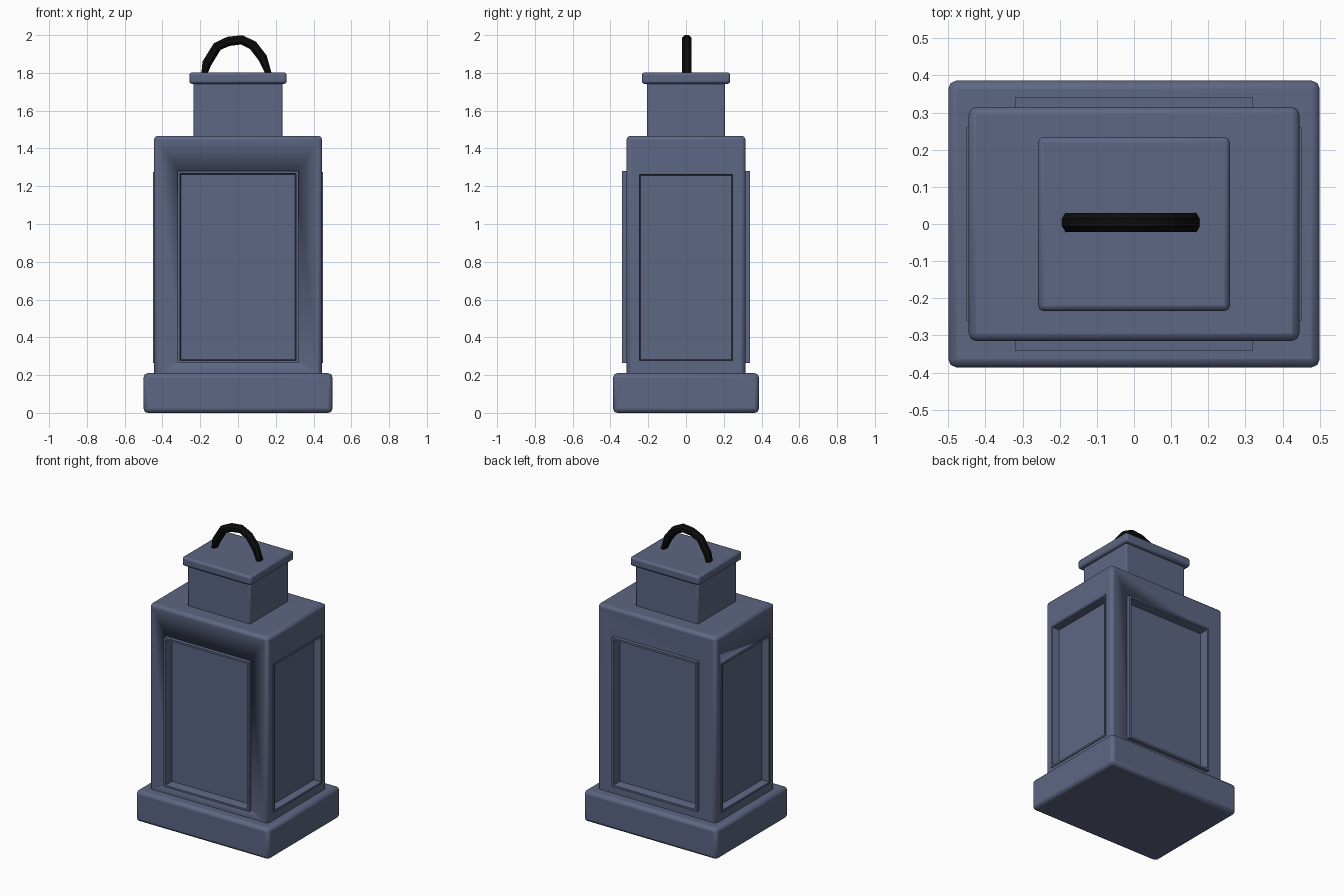
import bpy, bmesh, math
from mathutils import Vector, Matrix

cube = bpy.data.objects.get("Cube")
if cube:
    bpy.data.objects.remove(cube, do_unlink=True)


def make_material(name, color):
    mat = bpy.data.materials.new(name)
    mat.use_nodes = True
    mat.diffuse_color = color
    bsdf = next(n for n in mat.node_tree.nodes if n.type == 'BSDF_PRINCIPLED')
    bsdf.inputs["Base Color"].default_value = color
    return mat


slate = make_material("slate blue metal", (0.11, 0.135, 0.23, 1))
black = make_material("black handle", (0.004, 0.004, 0.004, 1))


def finish(name, bm, mat, bevel=0):
    bmesh.ops.recalc_face_normals(bm, faces=bm.faces)
    mesh = bpy.data.meshes.new(name)
    bm.to_mesh(mesh)
    bm.free()
    mesh.materials.append(mat)
    obj = bpy.data.objects.new(name, mesh)
    bpy.context.collection.objects.link(obj)
    if bevel:
        mod = obj.modifiers.new("soft edges", 'BEVEL')
        mod.width = bevel
        mod.segments = 2
    bpy.ops.object.select_all(action='DESELECT')
    obj.select_set(True)
    bpy.context.view_layer.objects.active = obj
    bpy.ops.object.shade_smooth_by_angle(angle=math.radians(35))
    return obj


def block(bm, half_x, y0, y1, z0, z1):
    size = Matrix.Diagonal((2 * half_x, y1 - y0, z1 - z0, 1))
    centre = Matrix.Translation((0, (y0 + y1) / 2, (z0 + z1) / 2))
    return bmesh.ops.create_cube(bm, size=1, matrix=centre @ size)["verts"]


def box(name, half_x, half_y, z0, z1, bevel):
    bm = bmesh.new()
    block(bm, half_x, -half_y, half_y, z0, z1)
    return finish(name, bm, slate, bevel)


# Stacked housing
box("base", 0.5, 0.386, 0, 0.21, 0.022)
body = box("body", 0.445, 0.315, 0.19, 1.467, 0.02)
box("neck", 0.235, 0.206, 1.44, 1.76, 0.008)
box("cap", 0.258, 0.234, 1.742, 1.803, 0.014)

# Window trays: name, half width, top, rim distance, recess depth, turn
WINDOWS = [
    ("front_window", 0.32, 1.28, 0.34, 0.062, 0),
    ("back_window", 0.32, 1.28, 0.34, 0.062, math.pi),
    ("left_window", 0.26, 1.275, 0.451, 0.05, math.pi / 2),
    ("right_window", 0.26, 1.275, 0.451, 0.05, -math.pi / 2),
]
SILL = 0.265
holes = bmesh.new()
for name, half_w, top, rim, depth, angle in WINDOWS:
    turn = Matrix.Rotation(angle, 3, 'Z')
    # Opening in the body, slightly smaller than the tray
    verts = block(holes, half_w - 0.01, -rim - 0.1, -rim + 0.1, SILL + 0.01, top - 0.01)
    bmesh.ops.rotate(holes, verts=verts, matrix=turn)
    # Raised rim around a sunken pane
    bm = bmesh.new()
    block(bm, half_w, -rim, -rim + 0.11, SILL, top)
    bm.normal_update()
    face = min(bm.faces, key=lambda f: f.calc_center_median().y)
    bmesh.ops.inset_region(bm, faces=[face], thickness=0.018)
    bmesh.ops.inset_region(bm, faces=[face], thickness=0.008, depth=-depth)
    bmesh.ops.rotate(bm, verts=bm.verts, matrix=turn)
    finish(name, bm, slate)

# Cut the openings and discard the cutter
cutter = finish("window_cutter", holes, slate)
cutter.hide_render = True
cut = body.modifiers.new("window openings", 'BOOLEAN')
cut.operation = 'DIFFERENCE'
cut.solver = 'EXACT'
cut.object = cutter
bpy.context.view_layer.objects.active = body
for mod in list(body.modifiers):
    bpy.ops.object.modifier_apply(modifier=mod.name)
bpy.data.objects.remove(cutter, do_unlink=True)

# Faceted carrying handle: an octagonal section swept along an arch
path = [(-0.18, 1.79), (-0.165, 1.85), (-0.11, 1.94), (-0.05, 1.967), (0.02, 1.975),
        (0.08, 1.945), (0.13, 1.88), (0.165, 1.79)]
points = [Vector((x, 0.004, z)) for x, z in path]
bm = bmesh.new()
rings = []
for i, p in enumerate(points):
    tangent = (points[min(i + 1, len(points) - 1)] - points[max(i - 1, 0)]).normalized()
    side = Vector((0, 1, 0))
    out = tangent.cross(side)
    thick = 0.016 if i in (0, len(points) - 1) else 0.027
    ring = []
    for k in range(8):
        a = math.tau * (k + 0.5) / 8
        ring.append(bm.verts.new(p + side * 0.028 * math.cos(a) + out * thick * math.sin(a)))
    rings.append(ring)
for r, s in zip(rings, rings[1:]):
    for k in range(8):
        n = (k + 1) % 8
        bm.faces.new((r[k], r[n], s[n], s[k]))
bm.faces.new(rings[0])
bm.faces.new(rings[-1])
finish("handle", bm, black)
